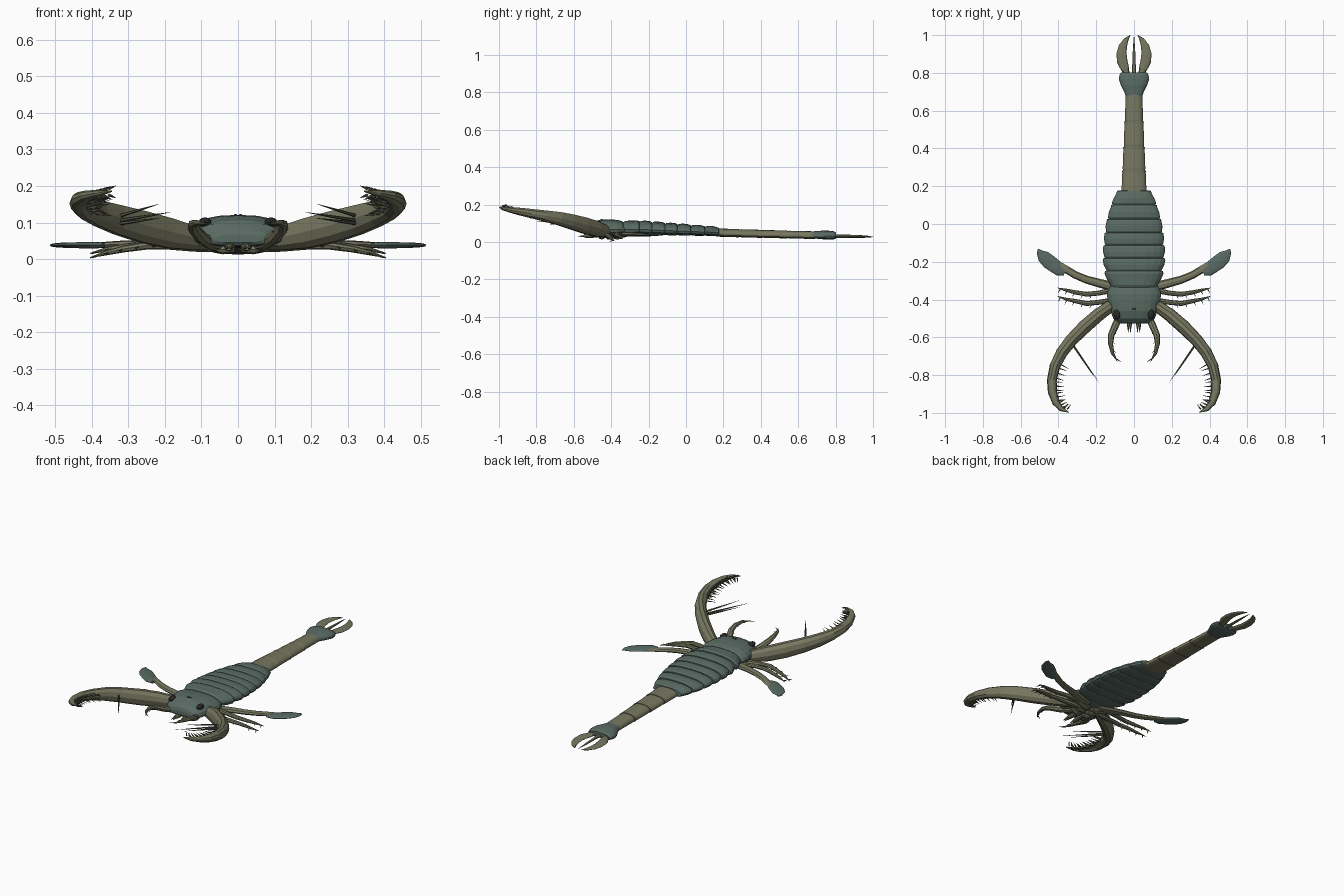
import bpy, bmesh, math
from mathutils import Vector as V


def mat(name, r, g, b):
    m = bpy.data.materials.new(name)
    m.diffuse_color = (r, g, b, 1)
    return m


TEAL = mat("teal_shell", .10, .145, .125)
OLIVE = mat("olive_shell", .185, .185, .118)
DARK = mat("dark_eye", .02, .022, .02)
THORN = mat("thorn", .10, .10, .065)


def add_loft(bm, rings):
    rows = [[bm.verts.new(p) for p in r] for r in rings]
    n = len(rows[0])
    for a, b in zip(rows, rows[1:]):
        for i in range(n):
            j = (i + 1) % n
            bm.faces.new((a[i], a[j], b[j], b[i]))
    bm.faces.new(rows[0][::-1])
    bm.faces.new(rows[-1])


def add_tube(bm, path, widths, heights, sides=8):
    """Elliptical tube along a path, local vertical kept near world z."""
    pts = [V(p) for p in path]
    rings = []
    for i, p in enumerate(pts):
        t = (pts[min(i + 1, len(pts) - 1)] - pts[max(i - 1, 0)]).normalized()
        s = t.cross(V((0, 0, 1))).normalized()
        u = s.cross(t)
        rings.append([p + s * widths[i] * math.cos(a) + u * heights[i] * math.sin(a)
                      for a in (2 * math.pi * k / sides for k in range(sides))])
    add_loft(bm, rings)


def add_spike(bm, a, b, r):
    add_tube(bm, [a, V(a).lerp(V(b), .5), b], [r, r * .65, r * .08], [r, r * .65, r * .08], 5)


def finish(bm, name, material, mirror=False):
    bmesh.ops.recalc_face_normals(bm, faces=bm.faces)
    me = bpy.data.meshes.new(name)
    bm.to_mesh(me)
    bm.free()
    me.materials.append(material)
    ob = bpy.data.objects.new(name, me)
    bpy.context.collection.objects.link(ob)
    if mirror:
        ob.modifiers.new("mirror", 'MIRROR').use_mirror_merge = False
    return ob


def section(y, w, z0, z1, n=20):
    """Body cross-section: domed back, flatter belly, widest low down."""
    zm = z0 + (z1 - z0) * .38
    ring = []
    for k in range(n):
        a = 2 * math.pi * k / n
        c, s = math.cos(a), math.sin(a)
        x = w * math.copysign(abs(c) ** .8, c)
        z = zm + ((z1 - zm) * s if s > 0 else (zm - z0) * math.copysign(abs(s) ** .6, s))
        ring.append((x, y, z))
    return ring


def body(name, rows, material):
    bm = bmesh.new()
    add_loft(bm, [section(*r) for r in rows])
    return finish(bm, name, material)


def along(path, f):
    f *= len(path) - 1
    i = min(int(f), len(path) - 2)
    a, b = V(path[i]), V(path[i + 1])
    return a.lerp(b, f - i), (b - a).normalized()


# Head shield
body("head_shield", [(-.528, .06, .045, .068), (-.522, .085, .037, .085), (-.50, .11, .034, .106),
                     (-.46, .125, .033, .119), (-.41, .138, .034, .121), (-.37, .144, .036, .118),
                     (-.345, .137, .038, .112), (-.325, .12, .042, .098)], TEAL)

# Overlapping trunk plates
ys = [-.335, -.25, -.182, -.113, -.047, .025, .1, .175]
ws = [.125, .156, .166, .163, .157, .145, .123, .092]
zt = [.113, .113, .108, .102, .097, .091, .085, .077]
for i in range(7):
    a, b = ys[i], ys[i + 1]
    w0 = ws[i] * (1 if i == 0 else .95)
    w1, z0 = ws[i + 1], .038 - .0012 * i
    d = b - a
    body("trunk_plate_%d" % (i + 1),
         [(a - .006, w0 * .95, z0 + .006, zt[i] - .010), (a + d * .15, w0, z0 + .002, zt[i]),
          (a + d * .5, (w0 + w1) / 2 + .003, z0, zt[i] + .001), (a + d * .85, w1, z0, zt[i + 1] + .003),
          (b, w1 * .985, z0 + .003, zt[i + 1] - .002), (b + .002, w1 * .9, z0 + .008, zt[i + 1] - .012)], TEAL)

# Tail segments
ty = [.165, .283, .408, .542, .69]
for i in range(4):
    a, b = ty[i], ty[i + 1]
    w0, w1 = .068 - .006 * i, .065 - .0058 * i
    body("tail_segment_%d" % (i + 1),
         [(a - .004, w0 - .004, .03 - .003 * i, .07 - .004 * i),
          (a + .012, w0 - .002, .028 - .003 * i, .072 - .004 * i),
          (b - .012, w1 - .003, .025 - .003 * i, .069 - .004 * i),
          (b, w1 - .001, .025 - .003 * i, .069 - .004 * i)], OLIVE)

# Flared last tail segment
body("tail_end", [(.675, .044, .02, .056), (.695, .05, .018, .058), (.735, .07, .014, .061),
                  (.765, .08, .013, .06), (.79, .077, .014, .057), (.803, .068, .018, .05)], TEAL)

# Tail spike and curved tail blades
bm = bmesh.new()
add_tube(bm, [(0, .79, .03), (0, .85, .03), (0, .93, .028), (0, .995, .027)],
         [.012, .009, .006, .001], [.007, .006, .004, .001])
finish(bm, "tail_spike", OLIVE)
bm = bmesh.new()
add_tube(bm, [(.035, .79, .03), (.047, .82, .03), (.062, .86, .03), (.066, .90, .03),
              (.059, .94, .029), (.042, .975, .028), (.02, 1.0, .027)],
         [.012, .022, .028, .027, .022, .013, .001], [.008, .009, .009, .008, .007, .005, .001])
finish(bm, "tail_blades", OLIVE, True)

# Eyes
bm = bmesh.new()
bmesh.ops.create_uvsphere(bm, u_segments=12, v_segments=8, radius=1)
bmesh.ops.scale(bm, vec=(.018, .027, .014), verts=bm.verts)
bmesh.ops.translate(bm, vec=(.09, -.478, .1), verts=bm.verts)
finish(bm, "eyes", DARK, True)
bm = bmesh.new()
bmesh.ops.create_uvsphere(bm, u_segments=8, v_segments=5, radius=.005)
bmesh.ops.translate(bm, vec=(.007, -.45, .119), verts=bm.verts)
finish(bm, "middle_eyes", DARK, True)

# Large grasping arms
arm = [(.06, -.40, .05), (.12, -.432, .057), (.19, -.482, .071), (.26, -.543, .088), (.33, -.613, .108),
       (.382, -.68, .125), (.419, -.753, .139), (.435, -.828, .152), (.432, -.89, .163),
       (.413, -.945, .173), (.384, -.98, .18), (.345, -.997, .186)]
bm = bmesh.new()
add_tube(bm, arm, [.025, .031, .035, .036, .033, .031, .028, .026, .024, .02, .013, .002],
         [.026, .034, .043, .045, .042, .037, .031, .026, .021, .015, .01, .002], 10)
finish(bm, "grasping_arms", OLIVE, True)

# Arm spines: short rows on the inner edge plus long pairs
bm = bmesh.new()
for k in range(15):
    f = .52 + .45 * k / 14
    p, t = along(arm, f)
    inward = V((0, 0, 1)).cross(t) * -1
    if inward.x > 0 or (f > .85 and inward.y < 0):
        inward = -inward
    start = p + inward * .012
    size = .052 - .018 * k / 14
    for dz in (.014, -.014):
        end = start + inward * size + V((-.006, -.006, dz * 1.2))
        add_spike(bm, start + V((0, 0, dz * .6)), end, .0045)
for tip in ((.185, -.84, .128), (.218, -.80, .15), (.215, -.80, .112)):
    add_spike(bm, (.335, -.625, .10 + (tip[2] - .12) * .5), tip, .006)
finish(bm, "arm_spines", THORN, True)


# Walking legs with rows of small spines
def leg(name, path, widths, side, spikes):
    bm = bmesh.new()
    add_tube(bm, path, widths, [w * .85 for w in widths], 8)
    finish(bm, name, OLIVE, True)
    bm = bmesh.new()
    for k in range(spikes):
        p, t = along(path, .42 + .52 * k / (spikes - 1))
        add_spike(bm, p, p + V(side) * .03 + t * .012, .0035)
    finish(bm, name + "_spines", THORN, True)


leg("front_legs", [(.04, -.42, .035), (.075, -.49, .042), (.1, -.54, .06), (.121, -.59, .083),
                   (.124, -.635, .096), (.113, -.685, .1), (.088, -.727, .095)],
    [.017, .019, .019, .017, .013, .009, .001], (-.8, -.3, 0), 4)
leg("second_legs", [(.04, -.40, .03), (.12, -.405, .033), (.19, -.415, .037), (.25, -.421, .037),
                    (.31, -.408, .028), (.36, -.398, .017), (.405, -.382, .004)],
    [.014, .015, .013, .013, .011, .008, .001], (.1, -.95, -.1), 5)
leg("third_legs", [(.04, -.365, .035), (.12, -.352, .038), (.19, -.366, .042), (.25, -.372, .04),
                   (.31, -.362, .033), (.36, -.35, .026), (.405, -.338, .016)],
    [.014, .015, .013, .013, .011, .008, .001], (.1, -.95, -.1), 5)

# Swimming legs and paddles
bm = bmesh.new()
add_tube(bm, [(.04, -.35, .035), (.11, -.332, .038), (.18, -.314, .041), (.25, -.295, .041),
              (.31, -.27, .04), (.355, -.243, .039), (.40, -.215, .038)],
         [.022, .025, .023, .021, .02, .02, .018], [.013, .014, .013, .012, .011, .009, .006])
finish(bm, "swimming_legs", OLIVE, True)
bm = bmesh.new()
add_tube(bm, [(.365, -.257, .038), (.39, -.245, .038), (.42, -.222, .038), (.45, -.20, .038),
              (.48, -.172, .038), (.502, -.148, .038), (.506, -.132, .038)],
         [.018, .033, .037, .039, .034, .015, .003], [.007, .009, .009, .008, .007, .005, .002], 10)
bm.verts.ensure_lookup_table()
finish(bm, "paddles", TEAL, True)

# Mouth pincers and leg-base plates below the head
bm = bmesh.new()
add_tube(bm, [(.02, -.47, .035), (.023, -.52, .033), (.025, -.545, .032)], [.013, .015, .011], [.011, .012, .009])
add_spike(bm, (.019, -.54, .032), (.019, -.578, .03), .006)
add_spike(bm, (.031, -.54, .032), (.03, -.575, .03), .006)
finish(bm, "mouth_pincers", OLIVE, True)
bm = bmesh.new()
for y, w, reach in ((-.45, .018, .075), (-.41, .02, .085), (-.37, .024, .1)):
    add_tube(bm, [(.008, y - .005, .026), (.04, y, .026), (reach, y + .008, .036)],
             [w * .7, w, w * .8], [.008, .013, .01])
finish(bm, "leg_bases", OLIVE, True)
